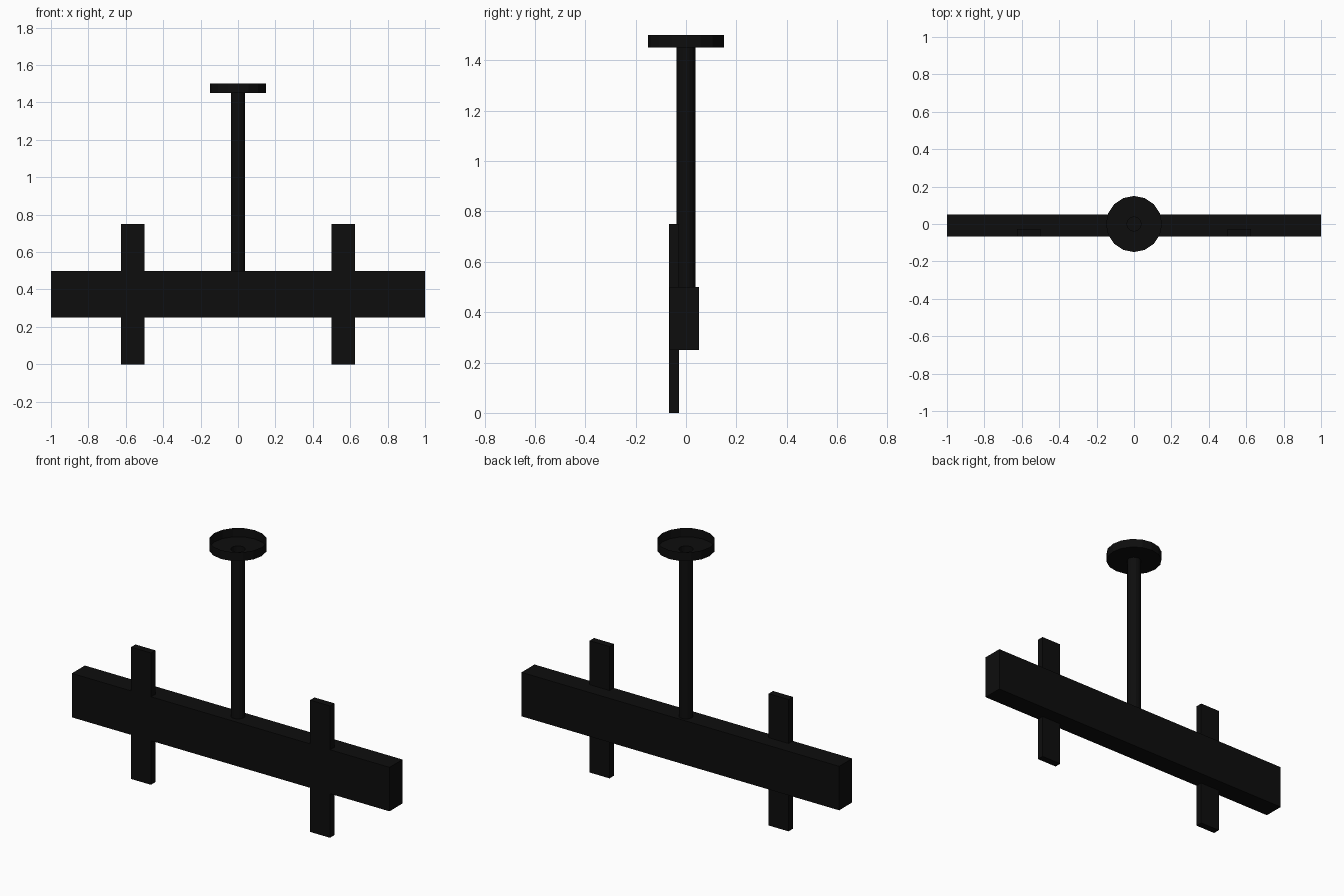
import bpy
import bmesh
import math
from mathutils import Matrix, Vector

cube = bpy.data.objects.get("Cube")
if cube:
    bpy.data.objects.remove(cube, do_unlink=True)

black = bpy.data.materials.new("matte_black")
black.use_nodes = True
colour = (0.004, 0.004, 0.004, 1)
black.diffuse_color = colour
black.node_tree.nodes["Principled BSDF"].inputs["Base Color"].default_value = colour

SIDES = 16
POLE_RADIUS = 0.0375


def finish(name, bm):
    mesh = bpy.data.meshes.new(name)
    bm.to_mesh(mesh)
    bm.free()
    mesh.materials.append(black)
    obj = bpy.data.objects.new(name, mesh)
    bpy.context.collection.objects.link(obj)
    return obj


def box(name, low, high):
    low, high = Vector(low), Vector(high)
    bm = bmesh.new()
    place = Matrix.Translation((low + high) / 2) @ Matrix.Diagonal((high - low).to_4d())
    bmesh.ops.create_cube(bm, size=1, matrix=place)
    return finish(name, bm)


def lathe(name, profile):
    """Sweep (radius, height) points around the vertical axis."""
    bm = bmesh.new()
    rings = []
    for radius, z in profile:
        angles = [math.tau * i / SIDES for i in range(SIDES)]
        rings.append([bm.verts.new((radius * math.cos(a), radius * math.sin(a), z)) for a in angles])
    for lower, upper in zip(rings, rings[1:]):
        for i in range(SIDES):
            j = (i + 1) % SIDES
            bm.faces.new((lower[i], lower[j], upper[j], upper[i]))
    return finish(name, bm)


# Horizontal beam
box("beam", (-1, -0.066, 0.25), (1, 0.051, 0.5))

# Upright straps, flush with the front of the beam
for side, name in ((-1, "right_strap"), (1, "left_strap")):
    x = side * 0.5635
    box(name, (x - 0.0625, -0.0675, 0), (x + 0.0625, -0.028, 0.75))

# Hanging tube and open-topped ceiling cup
lathe("hanging_pole", [(POLE_RADIUS, 0.5), (POLE_RADIUS, 1.45)])
lathe("ceiling_mount", [(POLE_RADIUS, 1.45), (0.15, 1.45), (0.15, 1.5)])
